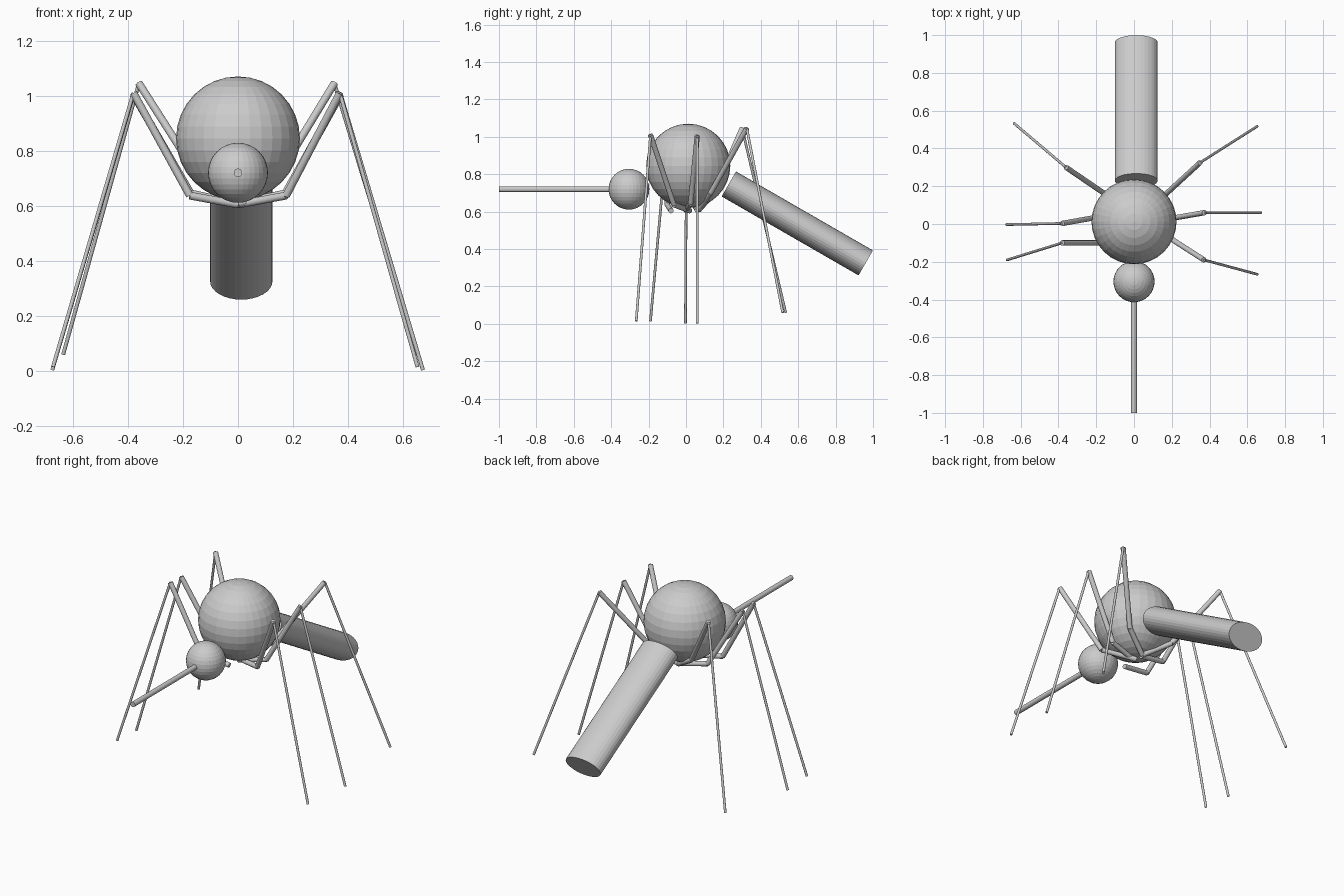
import bpy
from mathutils import Vector

if "Cube" in bpy.data.objects:
    bpy.data.objects.remove(bpy.data.objects["Cube"])


def ball(name, center, radius):
    bpy.ops.mesh.primitive_uv_sphere_add(segments=32, ring_count=16, radius=radius, location=center)
    bpy.context.object.name = name


def rod(name, a, b, radius, wide=1.0):
    """Flat-ended cylinder from a to b; wide stretches it along its local x."""
    a, b = Vector(a), Vector(b)
    axis = b - a
    bpy.ops.mesh.primitive_cylinder_add(vertices=32, radius=radius, depth=axis.length, location=(a + b) / 2)
    ob = bpy.context.object
    ob.name = name
    ob.rotation_mode = 'QUATERNION'
    if abs(axis.x) < 1e-6:      # axis in the side plane: keep local x level
        ob.rotation_quaternion = Vector((0, 0, 1)).rotation_difference(axis)
    else:
        ob.rotation_quaternion = axis.to_track_quat('Z', 'Y')
    ob.scale.x = wide


# Body
ball("thorax", (0, 0.012, 0.845), 0.225)
ball("head", (0, -0.305, 0.72), 0.109)
rod("proboscis", (0, -1.0, 0.72), (0, -0.36, 0.72), 0.015)
rod("abdomen", (0.012, 0.229, 0.748), (0.012, 0.961, 0.326), 0.077, 1.47)

# Legs: base, hip joint, knee, foot
legs = {
    "front_right": [(0, 0.02, 0.605), (0.175, -0.065, 0.637), (0.37, -0.19, 1.01), (0.652, -0.266, 0.015)],
    "middle_right": [(0, 0.0, 0.608), (0.172, 0.025, 0.645), (0.373, 0.06, 1.005), (0.672, 0.06, 0.003)],
    "back_right": [(0, 0.07, 0.61), (0.14, 0.132, 0.70), (0.35, 0.325, 1.045), (0.652, 0.517, 0.06)],
    "front_left": [(0, -0.08, 0.605), (-0.175, -0.1, 0.637), (-0.38, -0.1, 1.01), (-0.672, -0.19, 0.015)],
    "middle_left": [(0, 0.06, 0.608), (-0.172, 0.04, 0.645), (-0.38, 0.003, 1.005), (-0.675, -0.003, 0.003)],
    "back_left": [(0, 0.07, 0.61), (-0.14, 0.15, 0.70), (-0.36, 0.30, 1.045), (-0.635, 0.533, 0.06)],
}
for side, (base, hip, knee, foot) in legs.items():
    rod(side + "_hip", base, hip, 0.014)
    rod(side + "_upper_leg", hip, knee, 0.014)
    rod(side + "_lower_leg", knee, foot, 0.007)
